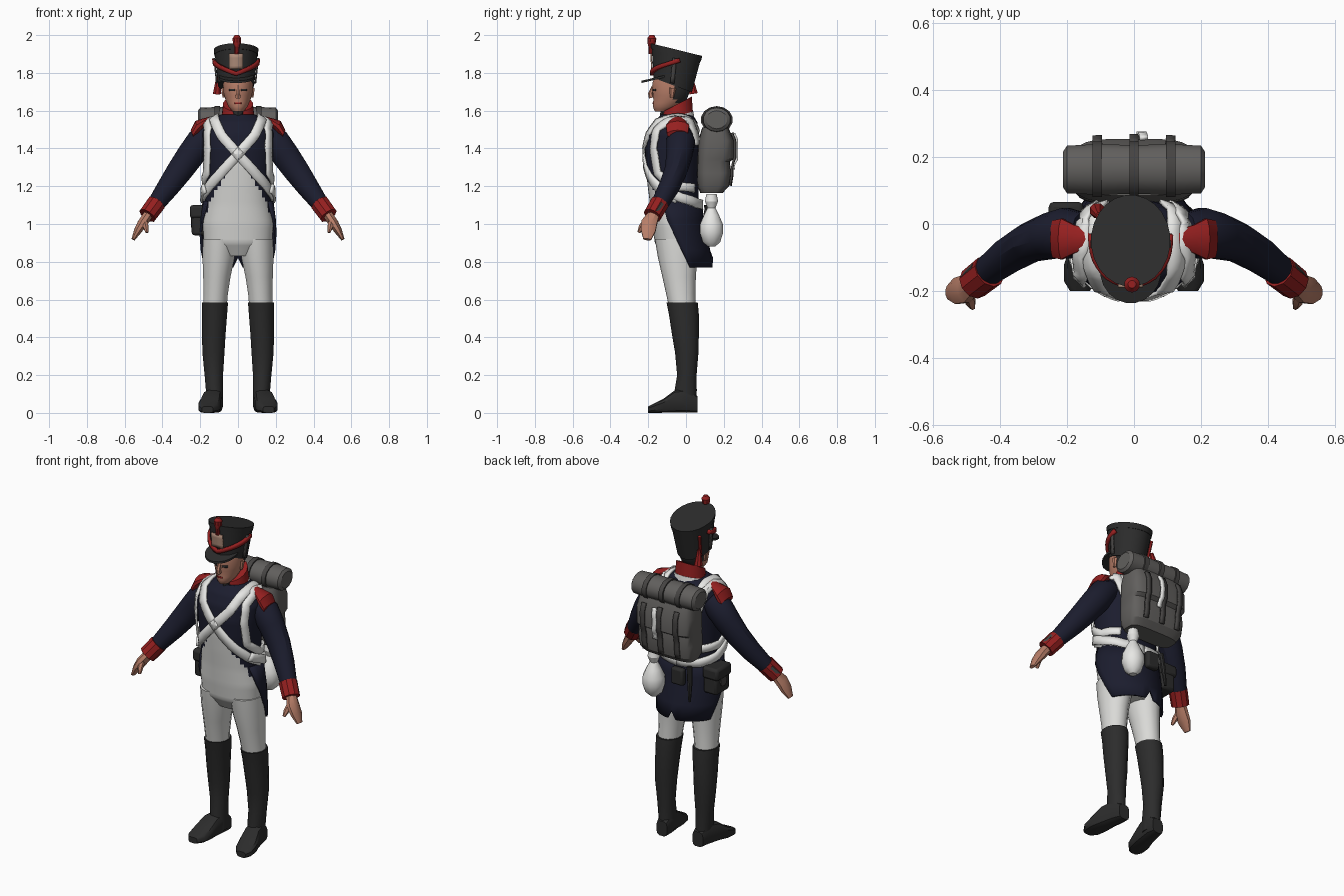
import bpy, bmesh, math
from mathutils import Vector
from mathutils.bvhtree import BVHTree

if "Cube" in bpy.data.objects:
    bpy.data.objects.remove(bpy.data.objects["Cube"])

COLOURS = {
    "white_leather": (.8, .8, .78), "cream_cloth": (.7, .7, .68),
    "navy_wool": (.011, .012, .027), "red_wool": (.3, .014, .014),
    "black_leather": (.025, .025, .025), "skin": (.48, .21, .14),
    "grey_canvas": (.12, .115, .11), "dark_strap": (.06, .057, .055),
    "brass_plate": (.42, .26, .19)}
MATS = {}
for key, rgb in COLOURS.items():
    m = bpy.data.materials.new(key)
    m.use_nodes = True
    m.diffuse_color = (*rgb, 1)
    m.node_tree.nodes["Principled BSDF"].inputs["Base Color"].default_value = (*rgb, 1)
    MATS[key] = m
made = []


def grid(name, rows, mats, closed=True, thick=0, rule=None):
    """Skin rows of points; closed rows become a capped solid."""
    bm = bmesh.new()
    vs = [[bm.verts.new(p) for p in row] for row in rows]
    n = len(rows[0])
    for a, b in zip(vs, vs[1:]):
        for j in range(n if closed else n - 1):
            k = (j + 1) % n
            bm.faces.new((a[j], a[k], b[k], b[j]))
    if closed:
        bm.faces.new(vs[0])
        bm.faces.new(vs[-1])
    bmesh.ops.recalc_face_normals(bm, faces=bm.faces)
    if rule:
        for f in bm.faces:
            f.material_index = rule(f.calc_center_median())
    me = bpy.data.meshes.new(name)
    bm.to_mesh(me)
    bm.free()
    for key in mats.split():
        me.materials.append(MATS[key])
    ob = bpy.data.objects.new(name, me)
    bpy.context.collection.objects.link(ob)
    if thick:
        mod = ob.modifiers.new("thickness", "SOLIDIFY")
        mod.thickness, mod.offset = thick, 0
    made.append(ob)
    return ob


def loft(name, secs, mats, n=14, s=1, power=1, sub=1, rule=None):
    """Sections are (centre, half axis u, half axis v); s=-1 mirrors."""
    secs = [[Vector(q) for q in sec] for sec in secs]
    fine = [[p.lerp(q, i / sub) for p, q in zip(a, b)]
            for a, b in zip(secs, secs[1:]) for i in range(sub)] + [secs[-1]]
    rows = []
    for c, u, v in fine:
        row = []
        for j in range(n):
            a = 2 * math.pi * (j + .5) / n
            ca, sa = [math.copysign(abs(t) ** power, t) for t in (math.cos(a), math.sin(a))]
            p = c + u * ca + v * sa
            row.append((p.x * s, p.y, p.z))
        rows.append(row)
    return grid(name, rows, mats, rule=rule)


def level(z, hw, front, back, cx=0):
    return (cx, (front + back) / 2, z), (hw, 0, 0), (0, (back - front) / 2, 0)


def tube(name, pts, mats, n=10, s=1):
    """Points are (x, y, z, radius[, radius towards y])."""
    secs = []
    for i, p in enumerate(pts):
        d = Vector(pts[min(i + 1, len(pts) - 1)][:3]) - Vector(pts[max(i - 1, 0)][:3])
        u = d.cross(Vector((0, 1, 0))).normalized()
        secs.append((p[:3], u * p[3], d.cross(u).normalized() * p[-1]))
    return loft(name, secs, mats, n, s)


def tree(ob):
    return BVHTree.FromPolygons([v.co for v in ob.data.vertices],
                                [p.vertices for p in ob.data.polygons])


def ribbon(name, on, pts, width, mat, s=1, lift=.008, thick=.012, steps=6):
    """Strap laid over the surface of another part."""
    pts = [Vector((p[0] * s, p[1], p[2])) for p in pts]
    path = [a.lerp(b, i / steps) for a, b in zip(pts, pts[1:]) for i in range(steps)] + [pts[-1]]
    hits = [on.find_nearest(p)[:2] for p in path]
    rows = []
    for i, (loc, nor) in enumerate(hits):
        d = hits[min(i + 1, len(hits) - 1)][0] - hits[max(i - 1, 0)][0]
        side = d.cross(nor).normalized() * width / 2
        row = []
        for k in (-1, 0, 1):
            q, qn = on.find_nearest(loc + side * k)[:2]
            row.append(loc + side * k + nor * (lift + max(0, (q - loc).dot(nor))))
        rows.append(row)
    return grid(name, rows, mat, False, thick)


def box(name, c, size, mat, bevel=.012):
    x, y, z = size
    ob = loft(name, [((c[0], c[1], c[2] + k * z / 2), (x * .707, 0, 0), (0, y * .707, 0))
                     for k in (-1, 1)], mat, 4)
    mod = ob.modifiers.new("rounding", "BEVEL")
    mod.width, mod.segments = bevel, 2
    return ob


# Torso: coat, open over the waistcoat, and breeches below
def torso_rule(c):
    if c.z < 1.06:
        return 1
    opening = min(.16, (1.39 - c.z) * .55)
    return 1 if c.y < -.06 and abs(c.x) < opening else 0


torso = loft("torso", [level(*r) for r in (
    (.83, .1, -.12, .04), (.9, .18, -.165, .06), (1, .188, -.18, .068), (1.1, .175, -.19, .065),
    (1.2, .172, -.203, .068), (1.3, .18, -.214, .072), (1.4, .188, -.218, .075),
    (1.48, .19, -.205, .07), (1.54, .16, -.175, .06), (1.58, .09, -.13, .035))],
    "navy_wool cream_cloth", 44, sub=5, power=.9, rule=torso_rule)
body = tree(torso)

# Coat tails, open at the front and notched at the back
rows = []
for z, reach, hw, back in ((1.12, 118, .182, .078), (1.02, 105, .195, .09),
                           (.95, 92, .198, .105), (.86, 78, .196, .122), (.77, 66, .19, .137)):
    row = []
    for j in range(-8, 9):
        a = math.radians(reach * j / 8)
        lift = .05 if j == 0 and z < .8 else 0
        row.append((hw * math.sin(a), -.06 + (back + .06) * math.cos(a), z + lift))
    rows.append(row)
grid("coat_tails", rows, "navy_wool", False, .012)

# Limbs
for s, side in ((1, "left"), (-1, "right")):
    loft(side + "_breeches_leg", [level(*r) for r in (
        (.56, .064, -.09, .05, .122), (.63, .066, -.105, .05, .118), (.72, .074, -.125, .052, .112),
        (.82, .087, -.148, .06, .103), (.92, .09, -.165, .065, .098))], "cream_cloth", 14, s)
    loft(side + "_boot_shaft", [level(*r) for r in (
        (.03, .045, -.06, .055, .122), (.12, .046, -.06, .057, .125), (.2, .05, -.047, .056, .128),
        (.32, .06, -.058, .066, .13), (.42, .064, -.075, .068, .128), (.52, .068, -.09, .068, .124),
        (.585, .071, -.103, .062, .122))], "black_leather", 14, s)
    loft(side + "_boot_foot", [((x, y, h / 2), (w, 0, 0), (0, 0, h / 2)) for y, x, w, h in (
        (.06, .12, .036, .09), (.01, .125, .047, .13), (-.06, .138, .052, .12),
        (-.12, .15, .06, .075), (-.17, .157, .054, .05), (-.2, .162, .03, .035))],
        "black_leather", 12, s, power=.6)
    tube(side + "_sleeve", ((.15, -.025, 1.47, .06), (.2, -.028, 1.435, .078), (.25, -.036, 1.365, .076, .07),
                            (.31, -.055, 1.28, .07, .06), (.37, -.09, 1.195, .06, .055),
                            (.45, -.15, 1.085, .044)), "navy_wool", 12, s)
    tube(side + "_cuff", ((.432, -.14, 1.11, .052), (.48, -.178, 1.045, .05)), "red_wool", 10, s)
    tube(side + "_cuff_flap", ((.475, -.14, 1.115, .012, .026), (.506, -.17, 1.07, .012, .026)),
         "dark_strap", 6, s)
    tube(side + "_hand", ((.475, -.17, 1.05, .028, .032), (.505, -.195, 1.005, .028, .045),
                          (.53, -.2, .965, .022, .042), (.555, -.205, .918, .01, .022)), "skin", 8, s)
    tube(side + "_thumb", ((.495, -.205, 1.02, .018), (.488, -.235, .985, .016),
                           (.482, -.25, .955, .008)), "skin", 6, s)
    loft(side + "_epaulette", [((x, -.045, z), (0, w, 0), (.4 * t, 0, t)) for x, z, w, t in (
        (.13, 1.56, .028, .012), (.18, 1.54, .045, .018), (.215, 1.515, .064, .03),
        (.242, 1.475, .058, .022))], "red_wool", 10, s)

    # White straps of this side
    ribbon(side + "_cross_belt", body, (
        (.1, .07, 1.48), (.125, -.02, 1.57), (.12, -.15, 1.54), (.09, -.21, 1.47), (0, -.23, 1.37),
        (-.1, -.2, 1.26), (-.165, -.13, 1.18), (-.19, -.04, 1.13)), .052, "white_leather", s)
    ribbon(side + "_pack_strap", body, (
        (.13, .08, 1.42), (.15, .03, 1.54), (.15, -.06, 1.55), (.155, -.15, 1.5), (.16, -.17, 1.4),
        (.165, -.15, 1.27), (.18, -.06, 1.2), (.14, .06, 1.19)), .045, "white_leather", s, .012)
    ribbon(side + "_waist_belt", body, (
        (.165, -.13, 1.19), (.19, -.03, 1.14), (.13, .06, 1.11), (0, .08, 1.1)),
        .05, "white_leather", s, .02)

# Collar, cravat and head
loft("collar_piping", [((0, -.045, 1.545), (.1, 0, 0), (0, .09, .02)),
                       ((0, -.045, 1.572), (.092, 0, 0), (0, .086, .025))], "white_leather", 16)
loft("collar", [((0, -.045, 1.55), (.09, 0, 0), (0, .085, .02)),
                ((0, -.045, 1.635), (.08, 0, 0), (0, .077, .04))], "red_wool", 16)
loft("cravat", [((0, -.075, 1.54), (.032, 0, 0), (0, .068, 0)),
                ((0, -.075, 1.608), (.04, 0, 0), (0, .06, .01))], "black_leather", 10)
head = loft("head", [level(*r) for r in (
    (1.595, .028, -.165, -.09), (1.62, .05, -.176, -.04), (1.66, .068, -.174, .005),
    (1.7, .078, -.178, .022), (1.75, .08, -.178, .03), (1.8, .078, -.16, .03))],
    "skin black_leather", 20, sub=2, rule=lambda c: int(c.y > -.055 and c.z > 1.64))
tube("nose", ((0, -.172, 1.73, .008), (0, -.188, 1.69, .013), (0, -.182, 1.668, .015)), "skin", 6)
face = tree(head)
ribbon("mouth", face, ((-.02, -.18, 1.64), (.02, -.18, 1.64)), .008, "red_wool", 1, .002, .003)
for s, side in ((1, "left"), (-1, "right")):
    ribbon(side + "_eye", face, ((.018, -.18, 1.71), (.045, -.16, 1.71)), .012,
           "black_leather", s, .002, .003)
    tube(side + "_ear", ((.078, -.07, 1.72, .012, .018), (.075, -.075, 1.67, .008, .01)), "skin", 6, s)

# Tall flared cap with peak, cord, plate and pompom
LOW = [Vector(p) for p in ((-.01, -.07, 1.735), (.096, 0, 0), (0, .102, -.038))]
HIGH = [Vector(p) for p in ((-.01, -.05, 1.923), (.116, 0, 0), (0, .134, -.033))]
cap = loft("cap", [LOW, HIGH], "black_leather", 24)
loft("cap_top_band", [[a.lerp(b, t) * (1 if i == 0 else 1.025) for i, (a, b) in enumerate(zip(LOW, HIGH))]
                      for t in (.84, 1)], "black_leather", 24)
loft("cap_peak", [((-.01, -.137, 1.77 + k), (.092, 0, 0), (0, .1, .024)) for k in (0, .012)],
     "black_leather", 20)


def cap_point(deg, t, out=1.04):
    c, u, v = [a.lerp(b, t) for a, b in zip(LOW, HIGH)]
    a = math.radians(deg)
    return c + (u * math.sin(a) - v * math.cos(a)) * out


shell = tree(cap)
swag = [cap_point(d, .12 + .62 * abs(d / 100) ** 1.2) for d in range(-100, 101, 10)]
ribbon("cap_cord", shell, swag, .022, "red_wool", 1, .009, .016, 1)
ribbon("cap_plate", shell, [cap_point(0, t) for t in (.25, .45, .7)], .075, "brass_plate", 1, .006, .008, 2)
for s, side in ((88, "left"), (-88, "right")):
    ribbon(side + "_chin_scales", shell, [cap_point(s, t) for t in (.05, .4, .75)], .022,
           "dark_strap", 1, .006, .008, 2)
tube("tassel_cord", [(*cap_point(-125, t, 1.06), .009) for t in (.75, .4, .1)], "red_wool", 6)
tube("tassel", ((-.105, .025, 1.775, .01), (-.108, .032, 1.74, .016), (-.11, .04, 1.69, .024)), "red_wool", 8)
tube("pompom", ((-.006, -.186, 1.9, .012), (-.006, -.186, 1.945, .014), (-.006, -.183, 1.958, .022),
                (-.006, -.181, 1.982, .024), (-.006, -.18, 2, .012)), "red_wool", 10)

# Knapsack with rolled coat and buckled straps
pack = loft("knapsack", [level(*r) for r in (
    (1.165, .16, .075, .195), (1.2, .178, .06, .228), (1.27, .182, .058, .24), (1.33, .18, .06, .232),
    (1.345, .184, .06, .255), (1.44, .184, .065, .255), (1.51, .172, .085, .225))],
    "grey_canvas", 24, power=.5)
load = tree(pack)
loft("rolled_coat", [((x, .163, 1.552), (0, r, 0), (0, 0, r * .87)) for x, r in (
    (-.212, .055), (-.2, .073), (-.1, .078), (0, .074), (.1, .078), (.2, .073), (.212, .055))],
    "grey_canvas", 14)
for x, side in ((-.11, "right"), (0, "middle"), (.11, "left")):
    loft(side + "_roll_strap", [((x + k, .163, 1.552), (0, .085, 0), (0, 0, .072))
                                for k in (-.014, .014)], "dark_strap", 14)
    ribbon(side + "_pack_buckle_strap", load, ((x, .26, 1.49), (x, .27, 1.38), (x, .25, 1.2)),
           .028, "dark_strap")
ribbon("white_pack_tie", load, ((.03, .26, 1.48), (.02, .27, 1.4), (.03, .26, 1.29)),
       .025, "white_leather", 1, .016)

# Bread bag, cartridge pouch and small hanging kit
tube("bread_bag", [(.12, .135, z, r) for z, r in (
    (.88, .02), (.905, .048), (.955, .064), (1, .062), (1.045, .042), (1.085, .022), (1.12, .036), (1.16, .028))],
     "white_leather", 12)
box("cartridge_pouch", (-.2, -.005, 1.015), (.09, .13, .15), "black_leather", .015)
box("pouch_flap", (-.203, -.005, 1.065), (.104, .142, .07), "black_leather", .015)
tube("pouch_badge", ((-.25, -.005, 1.01, .03), (-.24, -.005, 1.01, .03)), "dark_strap", 10)
box("small_kit_case", (-.03, .115, 1.03), (.08, .04, .1), "black_leather")
tube("kit_sheath", ((-.1, .11, 1.1, .016), (-.11, .12, 1.0, .014), (-.115, .13, .9, .007)), "black_leather", 8)

# Soft shading with crisp edges
bpy.ops.object.select_all(action="DESELECT")
for ob in made:
    ob.select_set(True)
bpy.context.view_layer.objects.active = made[0]
bpy.ops.object.shade_smooth_by_angle(angle=math.radians(32))
